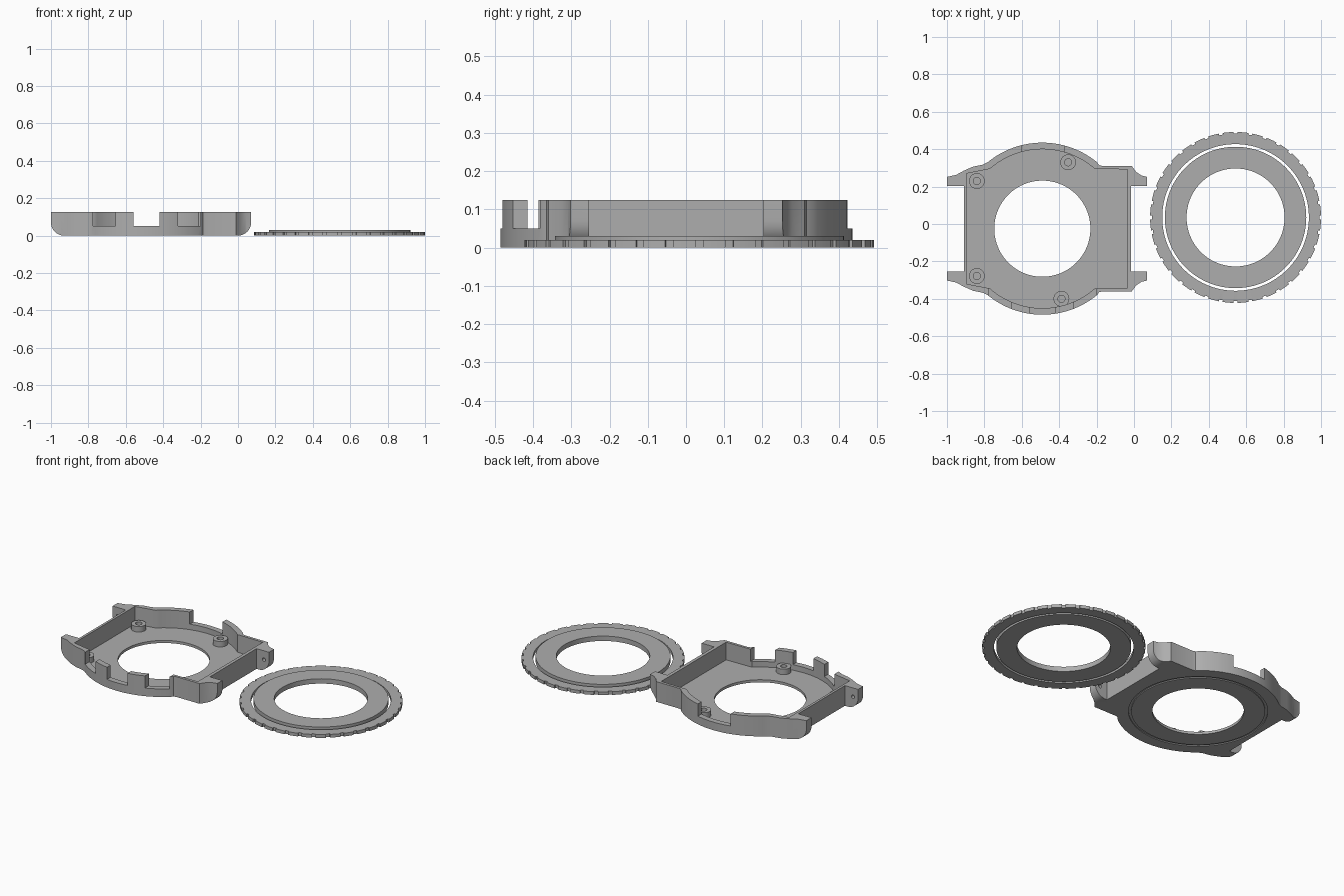
import bpy, bmesh, math

if "Cube" in bpy.data.objects:
    bpy.data.objects.remove(bpy.data.objects["Cube"])

CX, CY = -0.49, -0.025      # case centre
RX, RY = 0.543, 0.035       # ring centre

grey = bpy.data.materials.new("plain grey")
grey.diffuse_color = (0.42, 0.42, 0.42, 1)
grey.use_nodes = True
grey.node_tree.nodes["Principled BSDF"].inputs["Base Color"].default_value = grey.diffuse_color


def finish(name, bm):
    bmesh.ops.recalc_face_normals(bm, faces=bm.faces)
    me = bpy.data.meshes.new(name)
    bm.to_mesh(me)
    bm.free()
    me.materials.append(grey)
    ob = bpy.data.objects.new(name, me)
    bpy.context.collection.objects.link(ob)
    return ob


def prism(name, pts, lo, hi, axis="z"):
    """Extrude a 2D outline along z (x, y points) or along y (x, z points)."""
    bm = bmesh.new()
    place = (lambda a, b, h: (a, b, h)) if axis == "z" else (lambda a, b, h: (a, h, b))
    low = [bm.verts.new(place(a, b, lo)) for a, b in pts]
    top = [bm.verts.new(place(a, b, hi)) for a, b in pts]
    bm.faces.new(low)
    bm.faces.new(top)
    for i in range(len(pts)):
        j = (i + 1) % len(pts)
        bm.faces.new((low[i], low[j], top[j], top[i]))
    return finish(name, bm)


def tube(name, cx, cy, r_in, outer, lo, hi):
    """Ring whose outer edge is a list of (angle, radius)."""
    bm = bmesh.new()
    loops = []
    for a, r in outer:
        c, s = math.cos(a), math.sin(a)
        loops.append([bm.verts.new((cx + q * c, cy + q * s, z))
                      for q, z in ((r_in, lo), (r, lo), (r, hi), (r_in, hi))])
    for i, a in enumerate(loops):
        b = loops[(i + 1) % len(loops)]
        for k in range(4):
            m = (k + 1) % 4
            if (a[k].co - b[k].co).length < 1e-6 and (a[m].co - b[m].co).length < 1e-6:
                continue
            bm.faces.new((a[k], b[k], b[m], a[m]))
    bmesh.ops.remove_doubles(bm, verts=bm.verts, dist=1e-6)
    return finish(name, bm)


def circle(r, n=96, cx=0.0, cy=0.0):
    return [(cx + r * math.cos(2 * math.pi * i / n), cy + r * math.sin(2 * math.pi * i / n))
            for i in range(n)]


def round_edge(r, n=96):
    return [(2 * math.pi * i / n, r) for i in range(n)]


def boolean(ob, tool, op="DIFFERENCE"):
    mod = ob.modifiers.new("cut", "BOOLEAN")
    mod.operation, mod.solver, mod.object = op, "EXACT", tool
    bpy.ops.object.select_all(action="DESELECT")
    bpy.context.view_layer.objects.active = ob
    ob.select_set(True)
    bpy.ops.object.modifier_apply(modifier=mod.name)
    bpy.data.objects.remove(tool, do_unlink=True)


def smooth(ob):
    bpy.ops.object.select_all(action="DESELECT")
    bpy.context.view_layer.objects.active = ob
    ob.select_set(True)
    bpy.ops.object.shade_smooth_by_angle(angle=math.radians(32))


def arc(r, half_width, n=28):
    a0 = math.acos(half_width / r)
    return [(r * math.cos(a0 + (math.pi - 2 * a0) * i / n),
             r * math.sin(a0 + (math.pi - 2 * a0) * i / n)) for i in range(n + 1)]


def mirrored(half):
    """Close a half outline with its front-to-back mirror, around the case centre."""
    full = half + [(x, -y) for x, y in reversed(half)]
    return [(CX + x, CY + y) for x, y in full]


# Case body: round middle with four lugs
outline = ([(.475, .228), (.56, .228), (.56, .277), (.53, .284), (.503, .302), (.478, .335),
            (.32, .335), (.303, .340)] + arc(.46, .292) +
           [(-.32, .342), (-.37, .332), (-.42, .310), (-.46, .288), (-.51, .277),
            (-.51, .228), (-.42, .228)])
case = prism("case", mirrored(outline), 0, .125)

# Rounded lower corners of the lugs
R = .07
x0, x1 = -1.0, .07
side = [(x0, .2), (x0, R)]
side += [(x0 + R - R * math.cos(t), R - R * math.sin(t))
         for t in (math.pi / 2 * i / 8 for i in range(1, 9))]
side += [(x1 - R + R * math.sin(t), R - R * math.cos(t))
         for t in (math.pi / 2 * i / 8 for i in range(0, 9))]
side += [(x1, .2)]
boolean(case, prism("side_profile", side, -.7, .7, "y"), "INTERSECT")

# Cavity and round opening
cavity = [(.455, .317)] + arc(.425, .28) + [(-.405, .295)]
boolean(case, prism("cavity", mirrored(cavity), .016, .3))
boolean(case, prism("opening", circle(.257, 96, CX, CY), -.1, .1))

# Wall notches: three in front, one at the back
for a, b, s in ((-.775, -.655, -1), (-.56, -.42, -1), (-.32, -.20, -1), (-.60, -.375, 1)):
    y0, y1 = sorted((CY + s * .30, CY + s * .55))
    boolean(case, prism("notch", [(a, y0), (b, y0), (b, y1), (a, y1)], .05, .3))

# Pin holes on the inner lug faces
for x in (.035, -.965):
    boolean(case, prism("pin_hole", circle(.011, 16, x, .07), CY - .255, CY + .255, "y"))

# Shallow groove under the floor
boolean(case, tube("groove", CX, CY, .375, round_edge(.39), -.02, .006))
smooth(case)

# Screw bosses
for x, y in ((-.84, .23), (-.84, -.278), (-.352, .33), (-.388, -.40)):
    smooth(tube("screw_boss", x, y, .019, round_edge(.042, 32), .012, .05))

# Inner washer
smooth(tube("inner_washer", RX, RY, .262, round_edge(.378), 0, .03))

# Outer ring with small grip notches
edge = []
TEETH = 36
for i in range(TEETH):
    mid = 2 * math.pi * i / TEETH
    h, step = math.radians(1.3), 2 * math.pi / TEETH
    edge += [(mid - h, .457), (mid - h, .448), (mid + h, .448), (mid + h, .457)]
    edge += [(mid + h + (step - 2 * h) * k / 3, .457) for k in (1, 2)]
smooth(tube("grip_ring", RX, RY, .392, edge, 0, .02))
